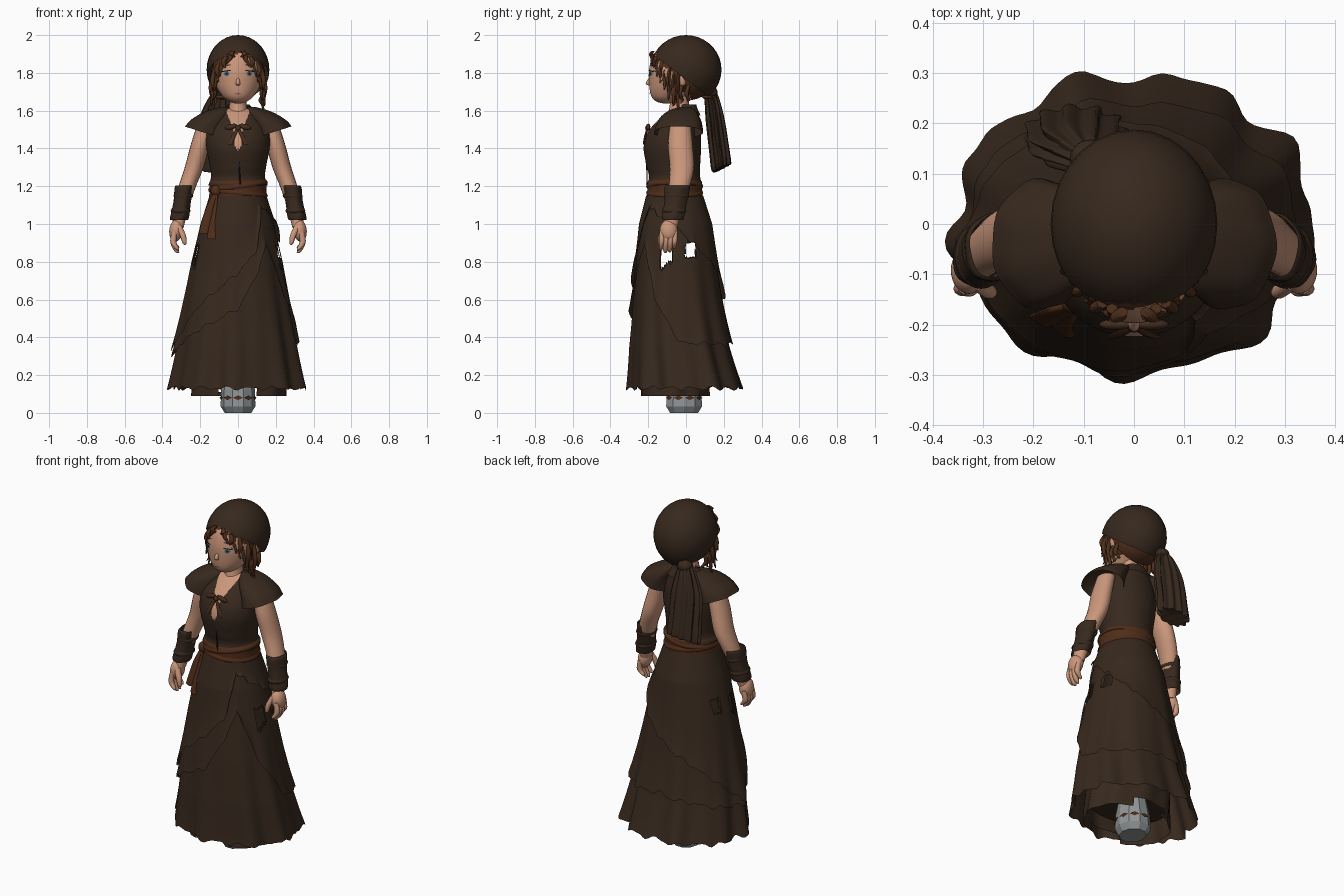
import bpy, bmesh, math, random
from math import sin, cos, pi, sqrt, degrees
from mathutils import Vector

random.seed(4)
cube = bpy.data.objects.get("Cube")
if cube:
    bpy.data.objects.remove(cube)


def material(name, rgb):
    m = bpy.data.materials.new(name)
    m.use_nodes = True
    m.diffuse_color = (*rgb, 1)
    node = m.node_tree.nodes["Principled BSDF"]
    node.inputs["Base Color"].default_value = (*rgb, 1)
    node.inputs["Roughness"].default_value = 0.9
    return m


CLOTH = material("dark brown cloth", (0.038, 0.0215, 0.0125))
RUST = material("rust sash", (0.08, 0.026, 0.01))
HAIR = material("auburn hair", (0.08, 0.029, 0.012))
SKIN = material("skin", (0.6, 0.31, 0.2))
TRIM = material("brown lacing", (0.06, 0.026, 0.013))
GREY = material("grey stand", (0.28, 0.3, 0.3))
EYE = material("grey teal eye", (0.11, 0.15, 0.16))
WHITE = material("eye white", (0.42, 0.36, 0.32))
DARK = material("dark lash", (0.015, 0.01, 0.008))
LIP = material("lip red", (0.36, 0.14, 0.1))


def finish(name, bm, mats, smooth=True):
    mesh = bpy.data.meshes.new(name)
    bm.to_mesh(mesh)
    bm.free()
    ob = bpy.data.objects.new(name, mesh)
    bpy.context.collection.objects.link(ob)
    for m in mats:
        mesh.materials.append(m)
    if smooth:
        bpy.ops.object.select_all(action="DESELECT")
        ob.select_set(True)
        bpy.context.view_layer.objects.active = ob
        bpy.ops.object.shade_smooth_by_angle(angle=math.radians(50))
    return ob


def sample(rows, t):
    """Catmull-Rom interpolation through rows, t from 0 to 1."""
    f = min(max(t, 0), 1) * (len(rows) - 1)
    i = min(int(f), len(rows) - 2)
    u = f - i
    a, b, c, d = (rows[max(0, min(k, len(rows) - 1))] for k in (i - 1, i, i + 1, i + 2))
    return [q + .5 * u * (r - p + u * (2*p - 5*q + 4*r - s + u * (3*(q - r) + s - p)))
            for p, q, r, s in zip(a, b, c, d)]


def sheet(name, point, mats, seg, rows, caps=True, skip=None, rule=None, smooth=True):
    """Wrap a closed tube of quads, running downwards, around point(angle, v)."""
    bm = bmesh.new()
    grid = [[bm.verts.new(point(2 * pi * j / seg, i / rows)) for j in range(seg)]
            for i in range(rows + 1)]
    for i in range(rows):
        for j in range(seg):
            k = (j + 1) % seg
            f = bm.faces.new((grid[i][j], grid[i+1][j], grid[i+1][k], grid[i][k]))
            c = f.calc_center_median()
            if skip and skip(c):
                bm.faces.remove(f)
            elif rule:
                f.material_index = rule(c)
    if caps:
        bm.faces.new(grid[0])
        bm.faces.new(grid[-1][::-1])
    return finish(name, bm, mats, smooth)


def loft(name, rings, mats, seg=16, rows=16, wave=0, folds=0, side=1, tilt=0, lift=0, **kw):
    """Rings are (z, centre x, centre y, radius x, radius y), from the top down."""
    def point(a, v):
        z, cx, cy, rx, ry = sample(rings, v)
        k = 1 + wave * sin(folds * a + 2 * v)
        return (side * cx + rx * k * cos(a), cy + ry * k * sin(a),
                z + v * v * (tilt * rx * side * cos(a) + lift * ry * sin(a)))
    return sheet(name, point, mats, seg, rows, **kw)


def ball(name, centre, size, mat, cut=None, rot=0):
    bm = bmesh.new()
    bmesh.ops.create_uvsphere(bm, u_segments=28, v_segments=18, radius=1)
    for v in bm.verts:
        x, y, z = (p * s for p, s in zip(v.co, size))
        v.co = Vector((x * cos(rot) + z * sin(rot), y, z * cos(rot) - x * sin(rot))) + Vector(centre)
    if cut:
        bmesh.ops.bisect_plane(bm, geom=bm.verts[:] + bm.edges[:] + bm.faces[:],
                               plane_co=cut[0], plane_no=cut[1], clear_inner=True)
    return finish(name, bm, [mat])


# Skirt: one flaring form shared by the gown and its two wrapped layers
SKIRT = [(1.15, 0, -.06, .135, .135), (1.0, 0, -.055, .182, .178), (.8, 0, -.05, .228, .203),
         (.6, 0, -.045, .265, .228), (.35, 0, -.03, .31, .256), (.12, 0, 0, .345, .286)]


def skirt_point(a, z, off, phase):
    t = next((i for i in range(4) if z > SKIRT[i + 1][0]), 4)
    hi, lo = SKIRT[t], SKIRT[t + 1]
    u = (hi[0] - z) / (hi[0] - lo[0])
    _, cx, cy, rx, ry = (p + u * (q - p) for p, q in zip(hi, lo))
    drop = (1.15 - z)
    k = off + drop * drop * (.013 * sin(9 * a + phase + z) + .008 * sin(14 * a + 2 * phase))
    return cx + (rx + k) * cos(a), cy + (ry + k) * sin(a), z


def pocket_slit(c):
    front = -.135 < c.y < -.075 and .76 + .8 * (c.y + .135) < c.z < .885
    return abs(c.x) > .15 and (front or (-.005 < c.y < .05 and .82 < c.z < .905))


def hem_height(table, a):
    d = (degrees(a) + 50) % 360
    for (d0, h0), (d1, h1) in zip(table, table[1:]):
        if d0 <= d <= d1:
            return h0 + (h1 - h0) * (d - d0) / (d1 - d0)


def skirt_layer(name, table, off, phase):
    def point(a, v):
        hem = hem_height(table, a) + .008 * sin(17 * a) + .005 * sin(29 * a + 1)
        z = 1.15 + (hem - 1.15) * v
        return skirt_point(a, z, off + (.014 * v ** 6), phase)
    sheet(name, point, [CLOTH], 120, 50, caps=False, skip=pocket_slit)


# Hem tables: degrees round from the front opening, and height
skirt_layer("gown_skirt", [(0, .13), (360, .13)], 0, pi)
skirt_layer("lower_wrap", [(0, .9), (20, .62), (50, .37), (100, .36), (140, .38), (230, .3),
                           (320, .55), (350, .8), (360, .9)], .009, pi + .3)
skirt_layer("upper_wrap", [(0, 1.1), (50, .98), (95, .82), (140, .66), (190, .5), (230, .33),
                           (255, .44), (280, .58), (300, .66), (320, .74), (345, .87), (360, 1.08)],
            .016, pi + .5)
loft("petticoat", [(.4, 0, -.03, .23, .19), (.2, 0, -.05, .245, .195), (.09, 0, -.06, .25, .195)],
     [CLOTH], 60, 14, wave=.03, folds=9, caps=False, skip=lambda c: abs(c.x) < .09 and c.z < .135)
loft("petticoat_lining", [(.22, 0, -.05, .235, .185), (.21, 0, -.05, .235, .185)], [CLOTH], 32, 1)

# Faceted stand with a ring of small diamonds
loft("stand", [(.24, 0, -.01, .07, .07), (.12, 0, -.01, .09, .095), (.035, 0, -.01, .092, .1),
               (.0, 0, -.01, .07, .078)], [GREY], 10, 3, smooth=False)
bm = bmesh.new()
for n in range(10):
    a = 2 * pi * (n + .5) / 10
    across = Vector((-sin(a), cos(a), 0))
    mid = Vector((.093 * cos(a), -.01 + .1 * sin(a), .08))
    bm.faces.new([bm.verts.new(mid + d) for d in
                  (across * -.027, Vector((0, 0, -.012)), across * .027, Vector((0, 0, .012)))])
finish("stand_diamonds", bm, [RUST], False)


# Bodice with an open neckline and a keyhole showing skin
def neckline(c):
    v_neck = c.z > 1.47 and abs(c.x) < .014 + (c.z - 1.47) * .38
    keyhole = abs(c.x) < .02 * (1 - ((c.z - 1.44) / .055) ** 2)
    return int(c.y < -.05 and (v_neck or keyhole))


loft("bodice", [(1.615, 0, 0, .055, .055), (1.59, 0, -.02, .11, .08), (1.5, 0, -.058, .162, .135),
                (1.41, 0, -.072, .168, .152), (1.31, 0, -.067, .15, .142), (1.25, 0, -.06, .143, .135),
                (1.205, 0, -.06, .157, .147)], [CLOTH, SKIN], 180, 90, rule=neckline, caps=False)
loft("collar", [(1.632, 0, .01, .06, .045), (1.612, 0, 0, .082, .06), (1.575, 0, -.015, .128, .092)],
     [CLOTH], 48, 8, caps=False, skip=lambda c: c.y < -.02 and abs(c.x) < .07)
loft("neck", [(1.72, 0, -.04, .05, .055), (1.64, 0, -.035, .045, .05), (1.55, 0, -.04, .06, .065)], [SKIN])
loft("front_seam", [(1.4, 0, -.222, .004, .004), (1.31, .005, -.208, .004, .004),
                    (1.21, .012, -.207, .004, .004)], [DARK], 6, 8)

# Sash: a flat band with two slanting folds, a knot and hanging ends
loft("sash", [(1.232, 0, -.06, .142, .135), (1.22, 0, -.06, .152, .145), (1.18, 0, -.06, .15, .144),
              (1.14, 0, -.06, .153, .147), (1.128, 0, -.06, .14, .138)], [RUST], 48, 10, caps=False)
for slope, z in ((.12, 1.2), (-.1, 1.165)):
    fold = loft("sash_fold", [(z + .02, 0, -.06, .145, .14), (z, 0, -.06, .158, .151),
                              (z - .02, 0, -.06, .145, .14)], [RUST], 48, 6, caps=False)
    for v in fold.data.vertices:
        v.co.z += slope * v.co.x
ball("sash_knot", (-.115, -.155, 1.175), (.03, .025, .032), RUST)
for x, end in ((-.17, .95), (-.125, .92)):
    loft("sash_end", [(1.17, -.115, -.16, .012, .012), (1.08, (x - .12) / 2, -.17, .024, .016),
                      (end, x, -.196 - .5 * (x + .15), .034, .016)], [RUST], 20, 12, wave=.14, folds=4)

# Neck bow
for s in (-1, 1):
    ball("bow_loop", (s * .036, -.2, 1.515), (.034, .011, .014), TRIM, rot=s * .25)
    loft("bow_end", [(1.51, 0, -.203, .007, .006), (1.46, .025, -.217, .011, .006),
                     (1.42, .042, -.224, .012, .005)], [TRIM], 8, 8, side=s)
ball("bow_knot", (0, -.203, 1.508), (.014, .013, .016), TRIM)

# Arms, cap sleeves, cuffs and hands
for s in (-1, 1):
    loft("cap_sleeve", [(1.62, .07, -.005, .02, .03), (1.6, .1, -.02, .06, .07),
                        (1.57, .132, -.03, .08, .1), (1.53, .165, -.036, .092, .12),
                        (1.485, .184, -.04, .099, .13)], [CLOTH], 40, 16, side=s, caps=False,
         wave=.02, folds=7, tilt=.32)
    loft("arm", [(1.53, .17, -.03, .045, .055), (1.42, .2, -.03, .05, .065), (1.3, .232, -.022, .05, .064),
                 (1.2, .268, -.035, .046, .056), (1.09, .3, -.06, .04, .045),
                 (.98, .318, -.085, .03, .038)], [SKIN], 20, 24, side=s)
    loft("cuff", [(1.205, .28, -.045, .046, .062), (1.19, .286, -.048, .05, .067),
                  (1.12, .296, -.055, .046, .06), (1.04, .31, -.068, .05, .058),
                  (1.02, .314, -.07, .046, .054)], [CLOTH], 36, 18, side=s, wave=.03, folds=5, caps=False)
    for z, x, y in ((1.15, .289, -.05), (1.07, .304, -.063)):
        loft("cuff_strap", [(z + .012, x, y, .046, .06), (z, x, y, .053, .066),
                            (z - .012, x, y, .046, .06)], [CLOTH], 28, 4, side=s, caps=False)
    ball("palm", (s * .328, -.092, .965), (.036, .047, .058), SKIN, rot=s * -.1)
    for n in range(4):
        y = -.126 + .023 * n
        tip = (.86, .846, .85, .868)[n]
        loft("finger", [(.96, .335, y, .015, .014), (.905, .343, y - .003, .016, .014),
                        (tip + .012, .325, y - .006, .013, .012), (tip, .316, y - .006, .004, .004)],
             [SKIN], 10, 10, side=s)
    loft("thumb", [(.99, .315, -.115, .018, .017), (.94, .292, -.132, .016, .015),
                   (.9, .283, -.136, .011, .012), (.89, .283, -.136, .004, .004)], [SKIN], 10, 10, side=s)

# Head, with a parted hairline
HEAD = [(1.96, 0, -.03, .06, .07), (1.9, 0, -.035, .115, .135), (1.82, 0, -.045, .132, .15),
        (1.74, 0, -.06, .12, .135), (1.68, 0, -.09, .085, .095), (1.65, 0, -.1, .05, .06),
        (1.638, 0, -.1, .015, .02)]
loft("head", HEAD, [SKIN, HAIR], 80, 64,
     rule=lambda c: int(c.z > 1.905 - 8 * (c.x - .02) ** 2 or (c.y > -.07 and c.z > 1.7)))
loft("nose", [(1.775, 0, -.19, .006, .005), (1.745, 0, -.198, .012, .016),
              (1.732, 0, -.19, .006, .005)], [SKIN], 12, 8)


def face_plate(name, x, z, w, h, mat, lift, tilt=0):
    """A thin oval plate following the curve of the face."""
    def on_face(px, pz):
        r = min((sample(HEAD, k / 300) for k in range(301)), key=lambda q: abs(q[0] - pz))
        return px, r[2] - r[4] * sqrt(max(0, 1 - (px / r[3]) ** 2)) - lift, pz
    bm = bmesh.new()
    rim = [bm.verts.new(on_face(x + w * cos(a), z + h * sin(a) + tilt * w * cos(a)))
           for a in (2 * pi * n / 16 for n in range(16))]
    mid = bm.verts.new(on_face(x, z))
    for n in range(16):
        bm.faces.new((rim[n], rim[(n + 1) % 16], mid))
    finish(name, bm, [mat])


for s in (-1, 1):
    face_plate("eye_white", s * .062, 1.795, .025, .014, WHITE, .003)
    face_plate("iris", s * .06, 1.795, .014, .013, EYE, .005)
    face_plate("pupil", s * .06, 1.795, .006, .007, DARK, .007)
    face_plate("lash", s * .063, 1.81, .026, .003, DARK, .008, -s * .15)
    face_plate("eyebrow", s * .062, 1.84, .025, .004, HAIR, .004, -s * .1)
    ball("ear", (s * .125, -.02, 1.765), (.016, .025, .036), SKIN)
face_plate("lips", 0, 1.69, .016, .005, LIP, .004)

# Hair: a back shell and slim curling locks round the face
ball("hair_back", (0, .01, 1.79), (.145, .145, .135), HAIR, ((0, -.01, 1.75), (0, .9, .35)))
for s in (-1, 1):
    for n in range(9):
        a = .2 + n * .17
        x, y = .134 * sin(a), -.04 - .146 * cos(a)
        top = 1.915 - .013 * n
        end = top - .03 - .021 * n - random.uniform(0, .03)
        bend = .009 * (-1) ** n
        loft("hair_lock", [(top, x * .9, y + .008, .012, .01),
                           (top * .6 + end * .4, x + bend, y - .003, .013, .01),
                           (top * .2 + end * .8, x - bend / 2, y, .008, .008),
                           (end, x + .01, y - .004, .002, .002)], [HAIR], 8, 12, side=s)
    for n in range(3):
        y = -.055 + .035 * n
        loft("side_curl", [(1.74, .122, y, .011, .011), (1.69, .134, y - .012, .012, .011),
                           (1.655, .117, y, .009, .009), (1.625 + .012 * n, .128, y - .01, .002, .002)],
             [HAIR], 8, 12, side=s)

# Headscarf with a knot and one broad pleated tail behind
ball("headscarf", (0, 0, 1.817), (.166, .188, .183), CLOTH, ((0, 0, 1.765), (0, .61, .79)))
ball("scarf_knot", (-.085, .13, 1.695), (.042, .038, .035), CLOTH)
ball("scarf_knot_band", (-.085, .125, 1.672), (.042, .04, .014), TRIM)
loft("scarf_tail", [(1.705, -.09, .125, .03, .03), (1.66, -.1, .138, .055, .036),
                    (1.55, -.112, .155, .086, .045), (1.4, -.115, .175, .09, .048),
                    (1.31, -.115, .186, .094, .048), (1.295, -.115, .186, .08, .04)],
     [CLOTH], 96, 28, wave=.13, folds=11, tilt=.1, lift=.5)
